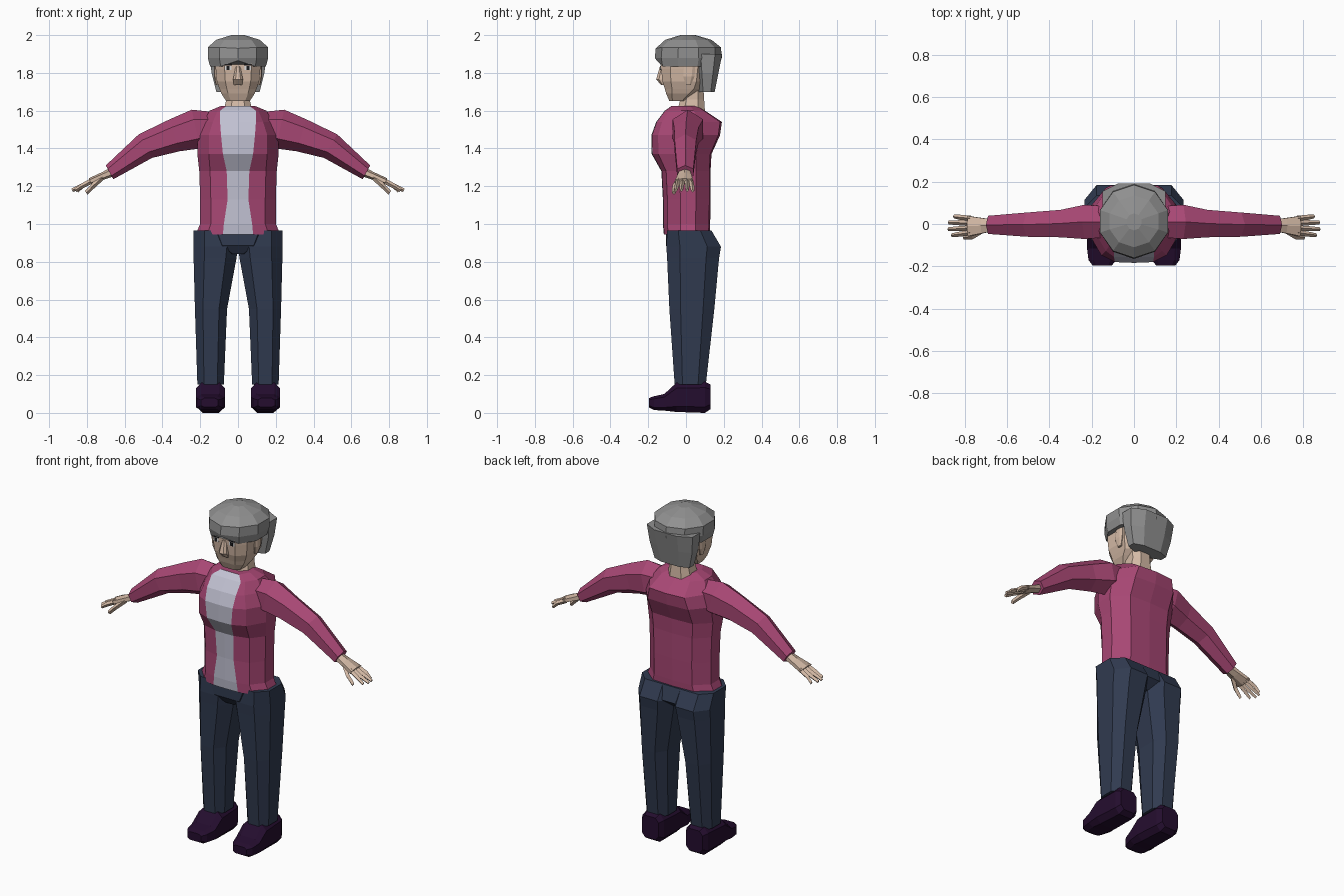
import bpy, bmesh, math
from mathutils import Vector


def material(name, rgb):
    m = bpy.data.materials.new(name)
    m.diffuse_color = (*rgb, 1)
    return m


SKIN = material("skin", (0.66, 0.49, 0.38))
HAIR = material("grey hair", (0.28, 0.28, 0.28))
JACKET = material("raspberry jacket", (0.39, 0.063, 0.175))
SHIRT = material("pale shirt", (0.54, 0.54, 0.65))
JEANS = material("navy jeans", (0.03, 0.043, 0.08))
SHOE = material("dark purple shoe", (0.018, 0.004, 0.028))
WHITE = material("eye white", (0.7, 0.7, 0.7))
DARK = material("eye dark", (0.01, 0.01, 0.012))


def loft(name, rings, mats, rule=None):
    """Skin a list of equal-sized rings and cap both ends."""
    bm = bmesh.new()
    loops = [[bm.verts.new(p) for p in r] for r in rings]
    n = len(loops[0])
    for a, b in zip(loops, loops[1:]):
        for i in range(n):
            j = (i + 1) % n
            f = bm.faces.new((a[i], a[j], b[j], b[i]))
            if rule:
                f.material_index = rule(i)
    bm.faces.new(loops[0][::-1])
    bm.faces.new(loops[-1])
    bmesh.ops.recalc_face_normals(bm, faces=bm.faces)
    me = bpy.data.meshes.new(name)
    bm.to_mesh(me)
    bm.free()
    for m in mats:
        me.materials.append(m)
    ob = bpy.data.objects.new(name, me)
    bpy.context.collection.objects.link(ob)
    return ob


def octagon(x0, x1, y0, y1, c):
    """Chamfered rectangle in two axes; c is the flat share of each side."""
    mx, my, hx, hy = (x0 + x1) / 2, (y0 + y1) / 2, (x1 - x0) / 2, (y1 - y0) / 2
    pts = [(1, -c), (1, c), (c, 1), (-c, 1), (-1, c), (-1, -c), (-c, -1), (c, -1)]
    return [(mx + hx * u, my + hy * v) for u, v in pts]


def stack(name, secs, mat, c=0.5):
    """Loft upward through (z, x0, x1, y0, y1) sections."""
    return loft(name, [[(x, y, s[0]) for x, y in octagon(*s[1:], c)] for s in secs], [mat])


def tube(name, path, mat, side, n=6):
    """Limb through (top xz, bottom xz, centre y, half depth) sections."""
    rings = []
    for tx, tz, bx, bz, yc, hy in path:
        ring = []
        for k in range(n):
            a = 2 * math.pi * k / n
            x = (tx + bx) / 2 + (tx - bx) / 2 * math.cos(a)
            z = (tz + bz) / 2 + (tz - bz) / 2 * math.cos(a)
            ring.append((side * x, yc + hy * math.sin(a) * 1.1, z))
        rings.append(ring)
    return loft(name, rings, [mat])


# Jacket body with a shirt strip down the front: z, half width, front, back, strip
torso = [(0.945, 0.225, -0.115, 0.125, 0.08), (1.0, 0.2, -0.12, 0.128, 0.075),
         (1.13, 0.2, -0.12, 0.13, 0.055), (1.28, 0.205, -0.128, 0.13, 0.06),
         (1.37, 0.215, -0.178, 0.135, 0.08), (1.47, 0.215, -0.18, 0.18, 0.09),
         (1.54, 0.185, -0.155, 0.19, 0.095), (1.6, 0.15, -0.11, 0.10, 0.095),
         (1.625, 0.09, -0.075, 0.06, 0.06)]
rings = []
for z, w, f, b, s in torso:
    half = [(s, f), (max(w * 0.72, s + 0.01), f * 0.82), (w, f * 0.25), (w, b * 0.4), (w * 0.62, b * 0.95)]
    pts = [(0, f * 1.02)] + half + [(0, b)] + [(-x, y) for x, y in reversed(half)]
    rings.append([(x, y, z) for x, y in pts])
loft("jacket_body", rings, [JACKET, SHIRT], lambda i: 1 if i in (0, 11) else 0)

# Pelvis joining the trouser legs
stack("jeans_pelvis", [(0.84, -0.035, 0.035, -0.075, 0.11), (0.885, -0.11, 0.11, -0.106, 0.165),
                       (0.965, -0.15, 0.15, -0.105, 0.135)], JEANS, 0.75)

for side, tag in ((1, "left"), (-1, "right")):
    def xs(a, b):
        return (a, b) if side > 0 else (-b, -a)

    # Trouser leg
    leg = [(0.15, 0.075, 0.215, -0.06, 0.105), (0.55, 0.058, 0.228, -0.088, 0.15),
           (0.82, 0.008, 0.235, -0.1, 0.175), (0.88, 0.0, 0.235, -0.104, 0.185),
           (0.965, 0.0, 0.235, -0.1, 0.135)]
    stack(tag + "_jeans_leg", [(z, *xs(a, b), f, k) for z, a, b, f, k in leg], JEANS, 0.5)

    # Shoe, lofted from heel to toe: y, x range, z range
    shoe = [(0.13, 0.09, 0.2, 0.02, 0.15), (0.1, 0.075, 0.215, 0.0, 0.165),
            (-0.05, 0.068, 0.222, 0.005, 0.16), (-0.115, 0.07, 0.222, 0.012, 0.1),
            (-0.17, 0.085, 0.215, 0.015, 0.088), (-0.197, 0.105, 0.195, 0.03, 0.078)]
    loft(tag + "_shoe", [[(x, y, z) for x, z in octagon(*xs(a, b), lo, hi, 0.62)]
                         for y, a, b, lo, hi in shoe], [SHOE])

    # Sleeve
    tube(tag + "_sleeve", [(0.10, 1.59, 0.14, 1.44, 0.01, 0.075), (0.245, 1.605, 0.2, 1.4, 0.01, 0.085),
                           (0.36, 1.555, 0.31, 1.385, 0.002, 0.068), (0.525, 1.475, 0.455, 1.35, -0.003, 0.06),
                           (0.7, 1.31, 0.66, 1.237, -0.004, 0.045)], JACKET, side)

    # Palm, fingers and thumb
    tube(tag + "_palm", [(0.67, 1.3, 0.65, 1.255, -0.006, 0.028), (0.725, 1.272, 0.71, 1.235, -0.008, 0.038),
                         (0.79, 1.242, 0.775, 1.21, -0.01, 0.05)], SKIN, side)
    for k, (y, tip, drop) in enumerate([(-0.048, 0.865, 0.0), (-0.022, 0.882, 0.0),
                                        (0.006, 0.88, 0.0), (0.032, 0.855, 0.004)]):
        tube(f"{tag}_finger_{k + 1}",
             [(0.775, 1.243, 0.765, 1.217, y * 0.85, 0.011), (0.83, 1.214, 0.82, 1.19, y, 0.011),
              (tip, 1.188 - drop, tip - 0.008, 1.17 - drop, y * 1.1, 0.008)], SKIN, side, 4)
    tube(tag + "_thumb", [(0.725, 1.262, 0.71, 1.235, -0.03, 0.014), (0.77, 1.218, 0.755, 1.195, -0.058, 0.013),
                          (0.81, 1.175, 0.797, 1.155, -0.064, 0.009)], SKIN, side, 4)

    # Ear, eye and pupil
    stack(tag + "_ear", [(1.735, *xs(0.1, 0.118), 0.0, 0.025), (1.78, *xs(0.1, 0.128), -0.015, 0.045),
                         (1.84, *xs(0.1, 0.128), -0.01, 0.05)], SKIN)
    for part, h, w, y, mat in (("eye", 0.011, 0.017, -0.132, WHITE), ("pupil", 0.01, 0.008, -0.135, DARK),
                               ("brow", 0.003, 0.02, -0.134, DARK)):
        z = 1.843 if part == "brow" else 1.826
        stack(f"{tag}_{part}", [(z - h, *xs(0.052 - w, 0.052 + w), y - 0.002, y + 0.006),
                                (z + h, *xs(0.052 - w, 0.052 + w), y - 0.002, y + 0.006)], mat, 0.7)

# Neck, head and nose
stack("neck", [(1.6, -0.075, 0.075, -0.045, 0.1), (1.66, -0.062, 0.062, -0.03, 0.096),
               (1.76, -0.065, 0.065, -0.03, 0.09)], SKIN)
stack("head", [(1.65, -0.062, 0.062, -0.088, -0.005), (1.69, -0.088, 0.088, -0.105, 0.045),
               (1.715, -0.098, 0.098, -0.112, 0.08), (1.755, -0.112, 0.112, -0.125, 0.1),
               (1.82, -0.118, 0.118, -0.131, 0.11), (1.9, -0.122, 0.122, -0.135, 0.13)], SKIN, 0.6)
stack("nose", [(1.735, -0.022, 0.022, -0.13, -0.1), (1.765, -0.026, 0.026, -0.158, -0.1),
               (1.835, -0.012, 0.012, -0.138, -0.1)], SKIN)


# Hair cap: ten-sided rings of z, half width, front, back, front lift
def hair_ring(z, w, f, b, lift):
    ring = []
    for k in range(10):
        a = 2 * math.pi * (k + 0.5) / 10
        c, s = math.cos(a) / math.cos(math.pi / 10), math.sin(a)
        ring.append((w * c, (f + b) / 2 + (b - f) / 2 * s / math.sin(math.pi / 2),
                     z + (lift if s < -0.9 else 0)))
    return ring


loft("hair_cap", [hair_ring(*r) for r in ((1.835, 0.148, -0.155, 0.175, 0.03), (1.88, 0.16, -0.165, 0.19, 0.0),
                                          (1.935, 0.16, -0.16, 0.185, -0.005), (1.975, 0.115, -0.11, 0.135, 0.0),
                                          (2.0, 0.035, -0.03, 0.05, 0.0))], [HAIR])

# Hair falling over the nape
stack("hair_back", [(1.7, -0.115, 0.115, 0.07, 0.152), (1.8, -0.14, 0.14, 0.055, 0.172),
                    (1.9, -0.15, 0.15, 0.04, 0.192)], HAIR, 0.5)
